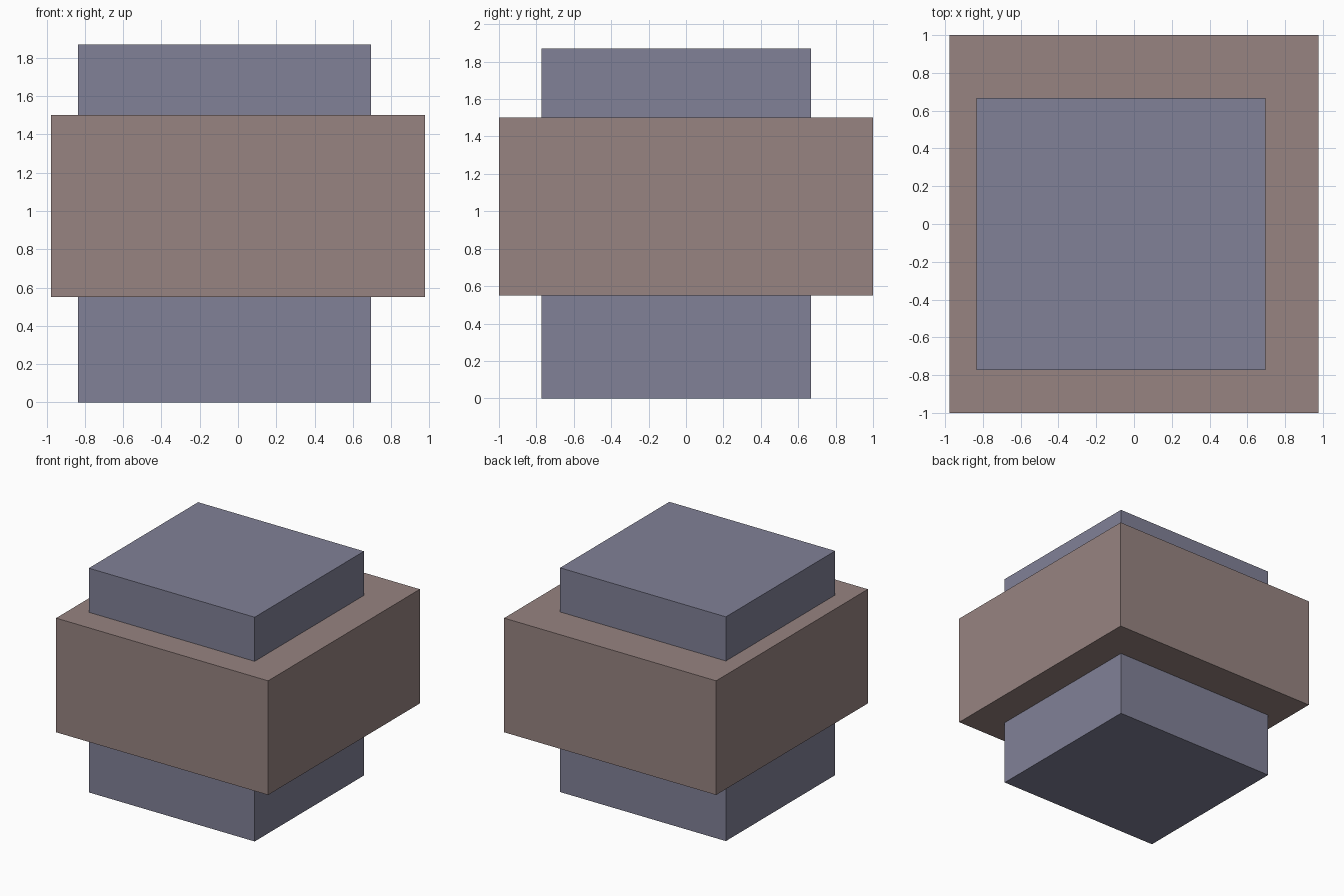
import bpy
from mathutils import Vector

if "Cube" in bpy.data.objects:
    bpy.data.objects.remove(bpy.data.objects["Cube"])


def box(name, low, high, colour):
    """Axis-aligned box between two corners, with a plain coloured material."""
    low, high = Vector(low), Vector(high)
    bpy.ops.mesh.primitive_cube_add(size=1, location=(low + high) / 2)
    obj = bpy.context.object
    obj.name = name
    obj.scale = high - low
    bpy.ops.object.transform_apply(location=False, rotation=False, scale=True)
    mat = bpy.data.materials.new(name + "_colour")
    mat.diffuse_color = (*colour, 1)
    mat.use_nodes = True
    mat.node_tree.nodes["Principled BSDF"].inputs["Base Color"].default_value = mat.diffuse_color
    obj.data.materials.append(mat)
    return obj


# Off-centre core block, running the full height
box("core_block", (-0.835, -0.773, 0), (0.695, 0.667, 1.87), (0.22, 0.22, 0.31))

# Wide block wrapped around the middle
box("middle_block", (-0.978, -1, 0.55), (0.978, 1, 1.502), (0.31, 0.23, 0.22))
